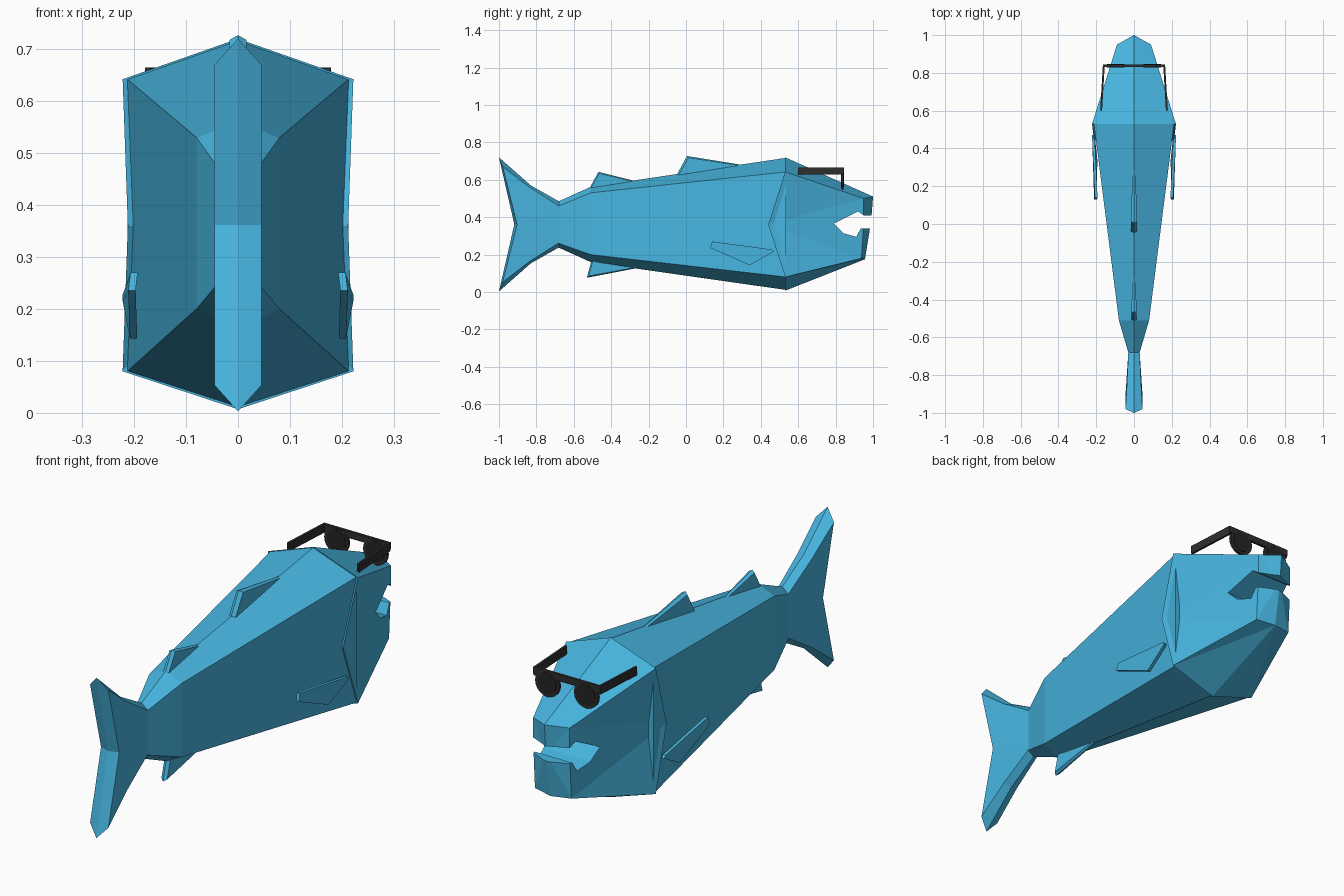
import bpy, bmesh, math
from mathutils import Vector

if "Cube" in bpy.data.objects:
    bpy.data.objects.remove(bpy.data.objects["Cube"])


def material(name, rgb):
    m = bpy.data.materials.new(name)
    m.diffuse_color = (*rgb, 1)
    m.use_nodes = True
    m.node_tree.nodes["Principled BSDF"].inputs["Base Color"].default_value = m.diffuse_color
    return m


BLUE = material("fish blue", (0.063, 0.46, 0.74))
BLACK = material("frame black", (0.028, 0.028, 0.028))
DARK = material("lens dark", (0.018, 0.018, 0.018))


def mirrored(name, faces, mat, weld=True):
    """Faces given for the +x half; the -x half is added and welded."""
    bm = bmesh.new()
    for f in faces:
        bm.faces.new([bm.verts.new(p) for p in f])
        bm.faces.new([bm.verts.new((-p[0], p[1], p[2])) for p in reversed(f)])
    if weld:
        bmesh.ops.remove_doubles(bm, verts=bm.verts, dist=1e-5)
    bmesh.ops.recalc_face_normals(bm, faces=bm.faces)
    me = bpy.data.meshes.new(name)
    bm.to_mesh(me)
    bm.free()
    me.materials.append(mat)
    ob = bpy.data.objects.new(name, me)
    bpy.context.collection.objects.link(ob)
    return ob


def strips(a, b):
    """Quads between two point rows."""
    return [[a[i], a[i + 1], b[i + 1], b[i]] for i in range(len(a) - 1)]


def prism(a, b):
    """Closed solid between two matching outlines."""
    return [a, b[::-1]] + strips(a + a[:1], b + b[:1])


# Body: half rings as y, half width, ridge, upper edge, lower edge, keel
def ring(y, w, ridge, upper, lower, keel):
    return [(0, y, ridge), (w, y, upper), (w, y, lower), (0, y, keel)]


rings = [ring(0.535, 0.213, 0.717, 0.642, 0.08, 0.011),
         ring(-0.51, 0.08, 0.562, 0.53, 0.20, 0.16),
         ring(-0.68, 0.03, 0.485, 0.46, 0.26, 0.237)]
mirrored("body", strips(rings[0], rings[1]) + strips(rings[1], rings[2])
         + [rings[0], rings[2]], BLUE)

# Head: gill outline lofted to a wedge-shaped snout
gill = [(0, 0.53, 0.72), (0.222, 0.53, 0.642), (0.212, 0.44, 0.36),
        (0.222, 0.53, 0.08), (0, 0.53, 0.007)]
snout = [(0, 1.0, 0.51), (0.09, 0.95, 0.50), (0.09, 0.95, 0.38),
         (0.09, 0.938, 0.18), (0, 0.957, 0.175)]
lip = (0, 0.99, 0.38)
throat = (0, 0.55, 0.36)
head_faces = []
for i in range(4):
    g0, g1, s0, s1 = gill[i], gill[i + 1], snout[i], snout[i + 1]
    if i < 2:
        head_faces += [[g0, g1, s0], [g1, s1, s0]]
    else:
        head_faces += [[g0, g1, s1], [g0, s1, s0]]
    head_faces += [[s0, s1, lip], [g0, g1, throat]]
head = mirrored("head", head_faces, BLUE)

# Mouth opening cut right through the head
mouth = [(1.1, 0.41), (0.95, 0.41), (0.92, 0.43), (0.87, 0.405), (0.79, 0.365),
         (0.84, 0.315), (0.91, 0.295), (0.935, 0.34), (1.1, 0.34)]
bm = bmesh.new()
face = bm.faces.new([bm.verts.new((-0.4, y, z)) for y, z in mouth])
ext = bmesh.ops.extrude_face_region(bm, geom=[face])
bmesh.ops.translate(bm, vec=(0.8, 0, 0),
                    verts=[v for v in ext["geom"] if isinstance(v, bmesh.types.BMVert)])
bmesh.ops.recalc_face_normals(bm, faces=bm.faces)
me = bpy.data.meshes.new("mouth_cutter")
bm.to_mesh(me)
bm.free()
me.materials.append(BLUE)
cutter = bpy.data.objects.new("mouth_cutter", me)
bpy.context.collection.objects.link(cutter)
cut = head.modifiers.new("mouth", 'BOOLEAN')
cut.operation = 'DIFFERENCE'
cut.solver = 'EXACT'
cut.object = cutter
bpy.context.view_layer.objects.active = head
head.select_set(True)
bpy.ops.object.modifier_apply(modifier="mouth")
cutter.hide_render = True
cutter.hide_viewport = True

# Tail: forked centre outline with a flat side plate
MID = 0.3615
c = [(0, -0.68, 0.485), (0, -0.83, 0.57), (0, -1.0, 0.72), (0, -0.918, MID)]
s = [(0.03, -0.68, 0.46), (0.037, -0.84, 0.562), (0.045, -0.98, 0.67), (0.045, -0.903, MID)]
c += [(x, y, 2 * MID - z) for x, y, z in c[2::-1]]
s += [(x, y, 2 * MID - z) for x, y, z in s[2::-1]]
mirrored("tail", strips(c, s) + [s[:4], s[3:], [s[0], s[3], s[6]],
                                 [c[0], s[0], s[6], c[6]]], BLUE)


# Back and belly fins: ridged plates tapering forwards
def ridged_fin(name, outline):
    mid_y = sum(p[0] for p in outline) / len(outline)
    mid_z = sum(p[1] for p in outline) / len(outline)
    centre = [(0, y, z) for y, z, w in outline]
    side = [(w, y + (mid_y - y) * 0.08, z + (mid_z - z) * 0.12) for y, z, w in outline]
    mirrored(name, strips(centre + centre[:1], side + side[:1]) + [side], BLUE)


ridged_fin("front_back_fin", [(-0.06, 0.60, 0.016), (-0.045, 0.635, 0.016),
                              (0.005, 0.727, 0.016), (0.31, 0.678, 0.008), (0.31, 0.62, 0.008)])
ridged_fin("rear_back_fin", [(-0.53, 0.53, 0.014), (-0.51, 0.565, 0.014),
                             (-0.468, 0.642, 0.014), (-0.28, 0.595, 0.008), (-0.28, 0.54, 0.008)])
ridged_fin("belly_fin", [(-0.49, 0.21, 0.014), (-0.505, 0.17, 0.014),
                         (-0.53, 0.076, 0.014), (-0.26, 0.128, 0.008), (-0.26, 0.19, 0.008)])

# Side fins, standing a little off the body
outer = [(0.207, 0.14, 0.27), (0.211, 0.13, 0.236), (0.208, 0.34, 0.143),
         (0.222, 0.47, 0.215), (0.222, 0.46, 0.227)]
inner = [(x - 0.014, y, z) for x, y, z in outer]
mirrored("side_fins", prism(outer, inner), BLUE)


# Sunglasses: top bar, arms, round rims and inset lenses
def box(x0, x1, y0, y1, z0, z1):
    a = [(x0, y0, z0), (x1, y0, z0), (x1, y0, z1), (x0, y0, z1)]
    return prism(a, [(x, y1, z) for x, y, z in a])


mirrored("glasses_bar", box(0, 0.165, 0.832, 0.844, 0.635, 0.665)[:5], BLACK)

arm = [(0.155, 0.84, 0.627), (0.165, 0.84, 0.627), (0.165, 0.84, 0.665), (0.155, 0.84, 0.665)]
tip = [(x + 0.014, 0.60, z) for x, y, z in arm]
mirrored("glasses_arms", prism(arm, tip), BLACK)


def disc(radius, y):
    return [(0.096 + radius * math.cos(k * math.tau / 20), y,
             min(0.609 + radius * math.sin(k * math.tau / 20), 0.66)) for k in range(20)]


mirrored("glasses_rims", prism(disc(0.06, 0.831), disc(0.06, 0.843)), BLACK)
mirrored("lenses", prism(disc(0.047, 0.829), disc(0.047, 0.846)), DARK)
